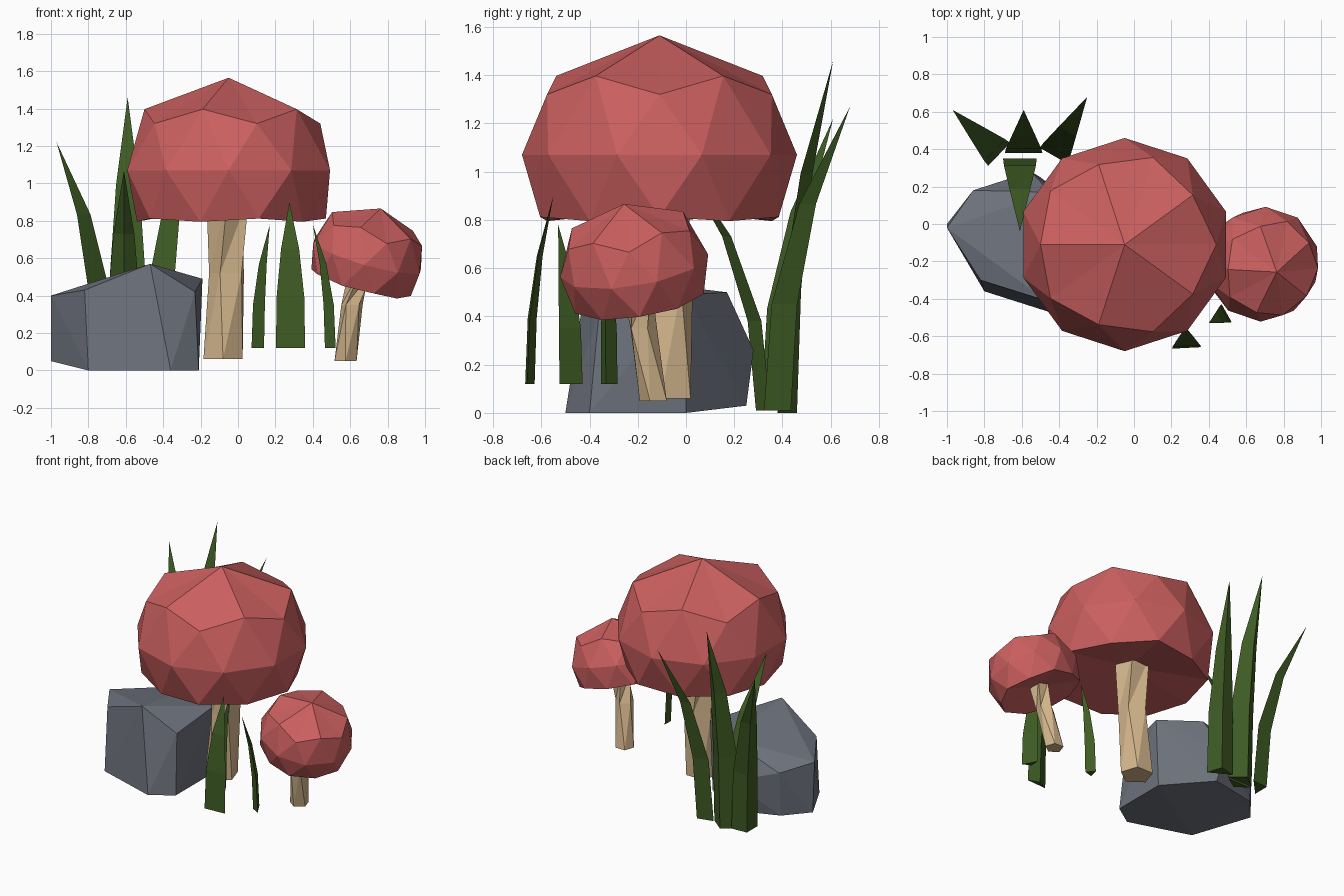
import bpy, bmesh, math
from mathutils import Vector, Matrix

if "Cube" in bpy.data.objects:
    bpy.data.objects.remove(bpy.data.objects["Cube"])


def mat(name, col):
    m = bpy.data.materials.new(name)
    m.diffuse_color = (*col, 1)
    m.use_nodes = True
    m.node_tree.nodes["Principled BSDF"].inputs["Base Color"].default_value = m.diffuse_color
    return m


RED = mat("cap red", (0.60, 0.115, 0.115))
TAN = mat("stem tan", (0.67, 0.48, 0.27))
GREEN = mat("grass green", (0.048, 0.105, 0.017))
GREY = mat("stone grey", (0.15, 0.165, 0.20))


def finish(bm, name, material):
    bmesh.ops.recalc_face_normals(bm, faces=bm.faces[:])
    me = bpy.data.meshes.new(name)
    bm.to_mesh(me)
    bm.free()
    me.materials.append(material)
    ob = bpy.data.objects.new(name, me)
    bpy.context.collection.objects.link(ob)
    return ob


def add_ring(bm, pts):
    return [bm.verts.new(p) for p in pts]


def bridge(bm, a, b):
    # triangle band between two equal rings
    n = len(a)
    for i in range(n):
        j = (i + 1) % n
        bm.faces.new((a[i], a[j], b[j]))
        bm.faces.new((a[i], b[j], b[i]))


def fan(bm, ring, tip):
    n = len(ring)
    for i in range(n):
        bm.faces.new((ring[i], ring[(i + 1) % n], tip))


# mushroom cap: zigzag shoulder ring, 10-sided equator, rim and hollow underside
def cap(name, loc, scale=1.0, tilt_x=0.0, tilt_y=0.0):
    bm = bmesh.new()

    def polar(r, deg, z):
        a = math.radians(deg)
        return (r * math.cos(a), r * math.sin(a), z)

    top = add_ring(bm, [polar(*((0.49, 36 * i, 0.25) if i % 2 == 0 else (0.45, 36 * i, 0.327)))
                        for i in range(10)])
    mid = add_ring(bm, [polar(0.57, 18 + 36 * i, 0) for i in range(10)])
    rim = add_ring(bm, [polar(*((0.52, 36 * i, -0.258) if i % 2 == 0 else (0.49, 36 * i, -0.275)))
                        for i in range(10)])
    for i in range(10):
        j = (i + 1) % 10
        for r in (top, rim):
            bm.faces.new((r[i], r[j], mid[i]))
            bm.faces.new((r[j], mid[i], mid[j]))
    fan(bm, top, bm.verts.new((0, 0, 0.495)))
    fan(bm, rim, bm.verts.new((0, 0, -0.18)))
    rot = Matrix.Rotation(math.radians(tilt_y), 4, 'Y') @ Matrix.Rotation(math.radians(tilt_x), 4, 'X')
    bm.transform(Matrix.Translation(loc) @ rot @ Matrix.Scale(scale, 4))
    return finish(bm, name, RED)


cap("large_cap", (-0.05, -0.11, 1.07))
cap("small_cap", (0.69, -0.215, 0.61), 0.545, 9, 16)


# twisted five-sided stem through (x, y, z, radius, twist) stations
def stem(name, stations):
    bm = bmesh.new()
    rings = []
    for x, y, z, r, tw in stations:
        rings.append(add_ring(bm, [(x + r * math.cos(math.radians(tw + 72 * i)),
                                    y + r * math.sin(math.radians(tw + 72 * i)), z) for i in range(5)]))
    for a, b in zip(rings, rings[1:]):
        bridge(bm, a, b)
    bm.faces.new(rings[0])
    bm.faces.new(rings[-1])
    return finish(bm, name, TAN)


stem("large_stem", [(-0.08, -0.07, 0.06, 0.11, 54), (-0.055, -0.07, 0.52, 0.10, 30),
                    (-0.055, -0.09, 0.94, 0.12, 54)])
stem("small_stem", [(0.575, -0.13, 0.05, 0.062, 54), (0.61, -0.18, 0.35, 0.06, 20),
                    (0.66, -0.20, 0.54, 0.07, 54)])


# grass blade: ridged triangular section bending toward its tip
def blade(name, base, tip, w, t):
    base, tip = Vector(base), Vector(tip)
    lean = Vector((tip.x - base.x, tip.y - base.y, 0))
    d = lean.normalized()
    side = Vector((-d.y, d.x, 0))
    bm = bmesh.new()
    rings = []
    for f, k, s in ((0, 0, 1.0), (0.35, 0.10, 0.95), (0.68, 0.42, 0.62)):
        c = base + lean * k + Vector((0, 0, (tip.z - base.z) * f))
        rings.append(add_ring(bm, [c + side * w * s - d * t * 0.5 * s, c + d * t * 0.5 * s,
                                   c - side * w * s - d * t * 0.5 * s]))
    for a, b in zip(rings, rings[1:]):
        bridge(bm, a, b)
    bm.faces.new(rings[0])
    fan(bm, rings[-1], bm.verts.new(tip))
    return finish(bm, name, GREEN)


blade("tall_grass_left", (-0.75, 0.40, 0.01), (-0.97, 0.61, 1.22), 0.085, 0.08)
blade("tall_grass_middle", (-0.59, 0.42, 0), (-0.59, 0.61, 1.46), 0.10, 0.08)
blade("tall_grass_right", (-0.41, 0.40, 0.01), (-0.25, 0.68, 1.27), 0.085, 0.08)
blade("tall_grass_front", (-0.61, 0.32, 0.01), (-0.61, -0.04, 1.07), 0.09, 0.06)
blade("short_grass_front", (0.28, -0.645, 0.12), (0.275, -0.55, 0.90), 0.078, 0.035)
blade("short_grass_right", (0.48, -0.485, 0.12), (0.40, -0.53, 0.78), 0.055, 0.035)
blade("short_grass_left", (0.11, -0.325, 0.12), (0.17, -0.34, 0.78), 0.035, 0.06)

# rock: convex hull of a few corner points
corners = [(-0.80, -0.36, 0), (-0.36, -0.50, 0), (-0.21, -0.40, 0), (-0.21, 0, 0),
           (-0.50, 0.25, 0.03), (-0.86, 0.16, 0.05), (-1, 0, 0.05),
           (-1, -0.02, 0.40), (-0.82, -0.30, 0.43), (-0.47, -0.41, 0.57), (-0.23, -0.36, 0.42),
           (-0.19, 0, 0.49), (-0.45, 0.17, 0.50), (-0.86, 0.18, 0.36), (-0.55, 0.28, 0.26)]
bm = bmesh.new()
add_ring(bm, corners)
bmesh.ops.convex_hull(bm, input=bm.verts[:])
bmesh.ops.delete(bm, geom=[v for v in bm.verts if not v.link_faces], context='VERTS')
finish(bm, "rock", GREY)
